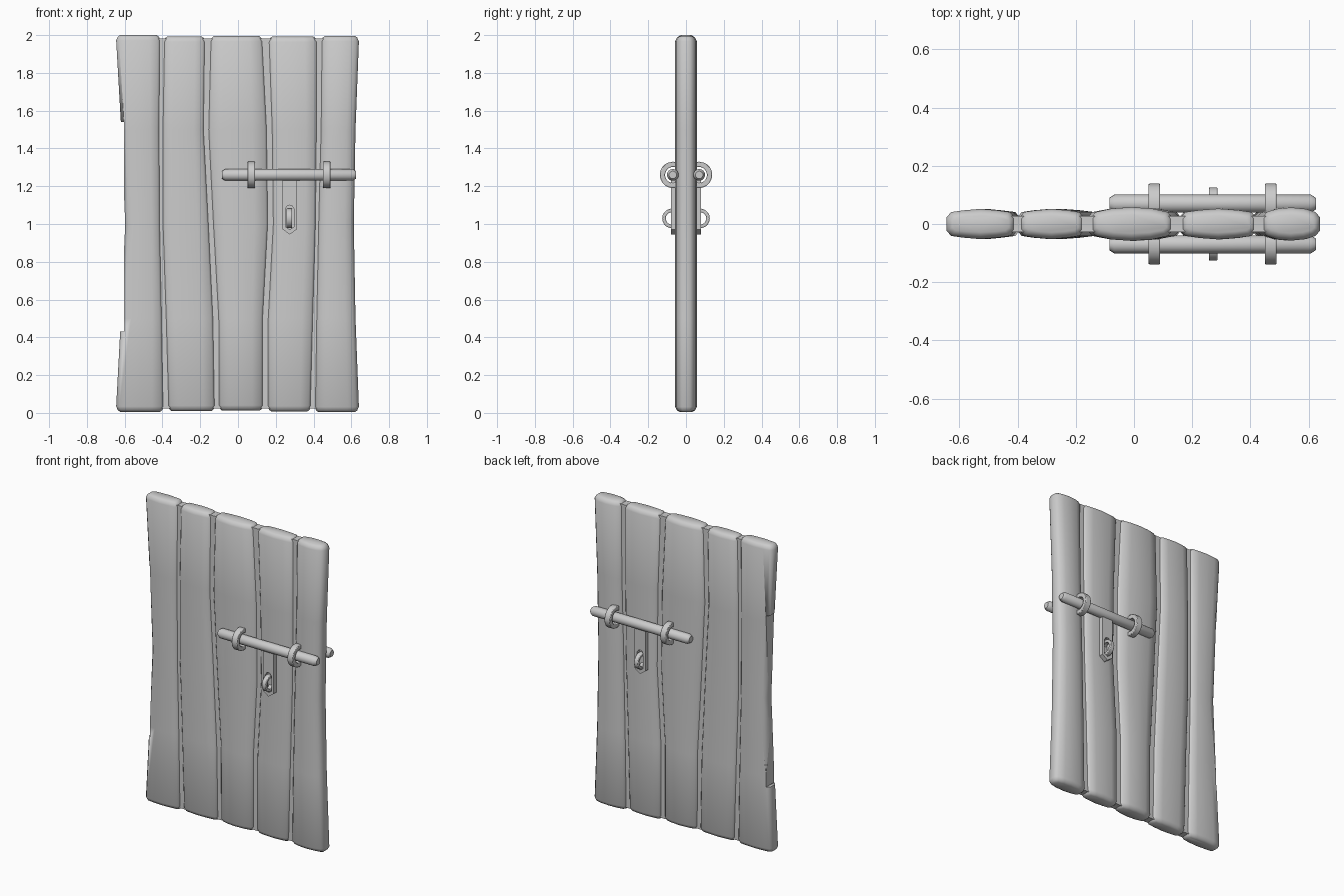
import bpy, bmesh, math
from mathutils import Matrix, Vector

if "Cube" in bpy.data.objects:
    bpy.data.objects.remove(bpy.data.objects["Cube"])


def finish(bm, name, angle=40, mirror=False, bevel=0):
    bmesh.ops.recalc_face_normals(bm, faces=bm.faces)
    me = bpy.data.meshes.new(name)
    bm.to_mesh(me)
    bm.free()
    ob = bpy.data.objects.new(name, me)
    bpy.context.collection.objects.link(ob)
    bpy.ops.object.select_all(action='DESELECT')
    bpy.context.view_layer.objects.active = ob
    ob.select_set(True)
    bpy.ops.object.shade_smooth_by_angle(angle=math.radians(angle))
    if bevel:
        b = ob.modifiers.new("bevel", 'BEVEL')
        b.width, b.segments = bevel, 2
        b.limit_method = 'ANGLE'
    if mirror:
        m = ob.modifiers.new("both_sides", 'MIRROR')
        m.use_axis = (False, True, False)
    return ob


def loft(bm, rings):
    loops = [[bm.verts.new(p) for p in r] for r in rings]
    n = len(loops[0])
    for a, b in zip(loops, loops[1:]):
        for i in range(n):
            j = (i + 1) % n
            bm.faces.new((a[i], a[j], b[j], b[i]))
    bm.faces.new(loops[0])
    bm.faces.new(loops[-1])


def section(l, r, z, t, inset=0.0, k=1.0):
    # rounded cross-section of a plank
    w = r - l
    half = [(0, .022), (.016, .041), (w * .25, t - .005), (w * .5, t),
            (w * .75, t - .005), (w - .016, .041), (w, .022)]
    top = [(l + x, y) for x, y in half]
    pts = top + [(x, -y) for x, y in reversed(top)]
    c = (l + r) / 2
    s = 1 - 2 * inset / w
    return [(c + (x - c) * s, y * k, z) for x, y in pts]


def plank(name, left, right, t, z0, z1):
    zs = [z0 + .028, .5, 1.0, 1.5, z1 - .028]
    rings = [section(left[0], right[0], z0, t, .02, .55),
             section(left[0], right[0], z0 + .009, t, .009, .83)]
    rings += [section(l, r, z, t) for l, r, z in zip(left, right, zs)]
    rings += [section(left[-1], right[-1], z1 - .009, t, .009, .83),
              section(left[-1], right[-1], z1, t, .02, .55)]
    bm = bmesh.new()
    loft(bm, rings)
    return finish(bm, name, 50)


def box(name, lo, hi):
    bm = bmesh.new()
    lo, hi = Vector(lo), Vector(hi)
    bmesh.ops.create_cube(bm, size=1, matrix=Matrix.Translation((lo + hi) / 2)
                          @ Matrix.Diagonal((*(hi - lo), 1)))
    return finish(bm, name, 30)


# Five planks: left and right edges from bottom to top
planks = [
    ((-.645, -.620, -.597, -.618, -.645), (-.392, -.400, -.410, -.413, -.410), .052, .006, 2.0),
    ((-.372, -.385, -.402, -.402, -.394), (-.120, -.128, -.152, -.178, -.172), .052, .01, 1.993),
    ((-.105, -.107, -.135, -.160, -.148), (.135, .135, .162, .156, .132), .058, .012, 1.995),
    ((.155, .155, .182, .176, .160), (.388, .400, .415, .420, .420), .053, .008, 1.992),
    ((.405, .412, .422, .435, .440), (.640, .622, .613, .622, .640), .057, .004, 1.996),
]
boards = [plank(f"plank_{i + 1}", *p) for i, p in enumerate(planks)]

# Hinge recess cut into the left edge
cutter = box("recess_cutter", (-.75, -.2, .43), (-.603, .2, 1.54))
cutter.hide_render = True
cutter.hide_viewport = True
cut = boards[0].modifiers.new("recess", 'BOOLEAN')
cut.object = cutter
cut.solver = 'EXACT'

# Thin filler strips behind the gaps
for i in range(4):
    zs = [.022, .5, 1.0, 1.5, 1.982]
    bm = bmesh.new()
    loft(bm, [[(a - .02, -.028, z), (b + .02, -.028, z), (b + .02, .028, z), (a - .02, .028, z)]
              for a, b, z in zip(planks[i][1], planks[i + 1][0], zs)])
    finish(bm, f"gap_filler_{i + 1}")

BAR_Y, BAR_Z = -.07, 1.26

# Sliding bolt bar with chamfered ends, on both faces
bm = bmesh.new()
loft(bm, [[(x, BAR_Y + r * math.cos(a), BAR_Z + r * math.sin(a))
           for a in (math.tau * i / 16 for i in range(16))]
          for x, r in ((-.085, .02), (-.068, .031), (.608, .031), (.625, .02))])
finish(bm, "bolt_bar", 35, mirror=True)


def ring(name, x, y, z, outer, inner, width):
    # square-section ring standing in the y-z plane
    bm = bmesh.new()
    prof = [(outer, -width), (outer, width), (inner, width), (inner, -width)]
    n = 20
    v = [[bm.verts.new((x + w, y + r * math.cos(math.tau * i / n), z + r * math.sin(math.tau * i / n)))
          for r, w in prof] for i in range(n)]
    for i in range(n):
        a, b = v[i], v[(i + 1) % n]
        for j in range(4):
            k = (j + 1) % 4
            bm.faces.new((a[j], a[k], b[k], b[j]))
    return finish(bm, name, 35, mirror=True, bevel=.004)


# Rings that hold the bar
for i, x in enumerate((.07, .47)):
    ring(f"bar_ring_{i + 1}", x, -.069, BAR_Z, .07, .042, .02)

# Staple the hasp hangs over
ring("hasp_staple", .272, -.074, 1.03, .052, .033, .015)

# Slotted hasp plate with pointed tip
cx = .274
outer = [(-.038, 1.26), (-.038, 1.09), (-.038, .972), (0, .945), (.038, .972), (.038, 1.09), (.038, 1.26), (0, 1.26)]
inner = [(-.012, 1.096), (-.023, 1.08), (-.023, .985), (0, .97), (.023, .985), (.023, 1.08), (.012, 1.096), (0, 1.1)]
bm = bmesh.new()
o, n = ([bm.verts.new((cx + x, -.08, z)) for x, z in pts] for pts in (outer, inner))
faces = [bm.faces.new((o[i], o[(i + 1) % 8], n[(i + 1) % 8], n[i])) for i in range(8)]
ext = bmesh.ops.extrude_face_region(bm, geom=faces, use_keep_orig=True)
bmesh.ops.translate(bm, vec=(0, .03, 0), verts=[e for e in ext['geom'] if isinstance(e, bmesh.types.BMVert)])
finish(bm, "hasp_plate", 30, mirror=True)
